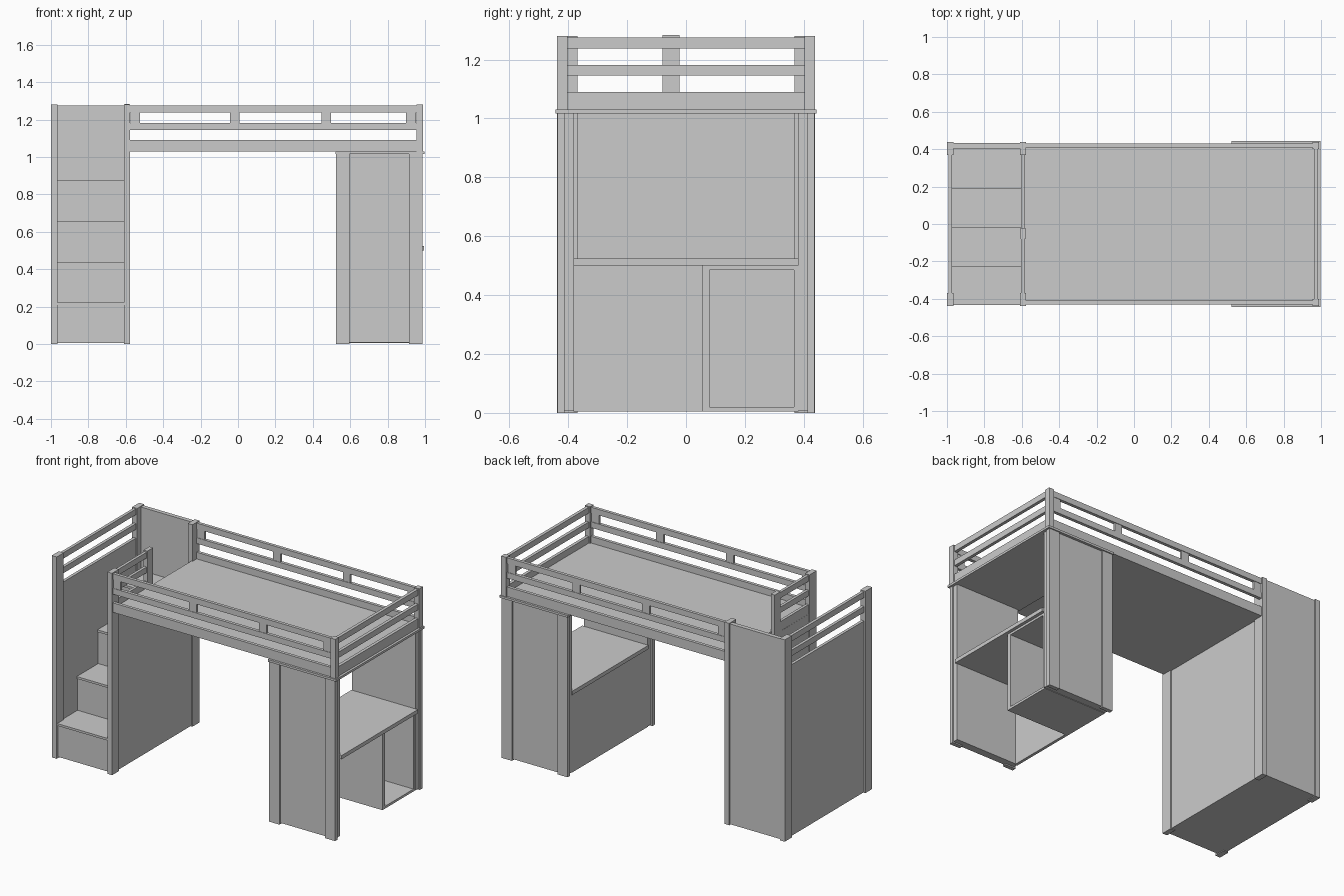
import bpy, bmesh
from mathutils import Vector


def box(name, x, y, z):
    """Axis-aligned board given by its (min, max) on each axis."""
    bm = bmesh.new()
    bmesh.ops.create_cube(bm, size=1)
    for v in bm.verts:
        v.co = Vector([r[0] if c < 0 else r[1] for r, c in zip((x, y, z), v.co)])
    me = bpy.data.meshes.new(name)
    bm.to_mesh(me)
    bm.free()
    ob = bpy.data.objects.new(name, me)
    bpy.context.collection.objects.link(ob)
    return ob


def both(name, x, y, z):
    """Board on the front side plus its mirrored copy at the back."""
    box("front_" + name, x, y, z)
    box("back_" + name, x, (-y[1], -y[0]), z)


RAILS = {"bottom": (1.03, 1.09), "middle": (1.145, 1.182), "top": (1.238, 1.275)}

# Stair tower: four full-height posts
both("stair_outer_post", (-1.0, -0.965), (-0.438, -0.368), (0, 1.28))
both("stair_inner_post", (-0.61, -0.577), (-0.438, -0.368), (0, 1.28))

# Stair tower: side panels, back panel and floor
box("stair_outer_panel", (-0.992, -0.973), (-0.37, 0.37), (0.005, 1.03))
box("stair_inner_panel", (-0.604, -0.584), (-0.37, 0.37), (0.005, 1.03))
box("stair_back_panel", (-0.968, -0.607), (0.405, 0.432), (0.005, 1.275))
box("stair_floor", (-0.975, -0.6), (-0.42, 0.41), (0.005, 0.02))

# Steps: a riser and a tread with a small nosing for each
front, depth, rise = -0.425, 0.207, 0.217
for i in range(4):
    y0, top = front + i * depth, 0.222 + i * rise
    box(f"riser_{i + 1}", (-0.974, -0.603), (y0, y0 + 0.015),
        (0.01 if i == 0 else top - rise, top - 0.014))
    box(f"tread_{i + 1}", (-0.974, -0.603),
        (y0 - 0.008, min(y0 + depth + 0.012, 0.41)), (top - 0.014, top))

# Short guard post beside the stair exit
box("guard_post", (-0.607, -0.58), (-0.08, -0.022), (1.03, 1.283))

# Bed deck and the corner posts at the desk end
box("bed_deck", (-0.585, 0.975), (-0.415, 0.415), (1.03, 1.048))
both("bed_end_post", (0.955, 0.99), (-0.438, -0.402), (1.025, 1.28))

# Rails around the bed, the stair side and the guard
for name, z in RAILS.items():
    both(name + "_long_rail", (-0.58, 0.957), (-0.43, -0.41), z)
    box(name + "_end_rail", (0.963, 0.983), (-0.404, 0.404), z)
    box(name + "_stair_rail", (-0.992, -0.973), (-0.37, 0.37), z)
    box(name + "_guard_rail", (-0.603, -0.585), (-0.37, -0.078), z)

# Spacer blocks between middle and top rails
for i, x in enumerate((-0.55, -0.018, 0.472, 0.925)):
    both(f"rail_spacer_{i + 1}", (x - 0.026, x + 0.026), (-0.427, -0.413), (1.18, 1.24))

# Desk unit: cap board, framed end panels
box("desk_cap_board", (0.52, 0.998), (-0.444, 0.444), (1.016, 1.03))
both("desk_inner_stile", (0.525, 0.597), (-0.437, -0.412), (0, 1.017))
both("desk_outer_stile", (0.915, 0.987), (-0.437, -0.412), (0, 1.017))
both("desk_end_panel", (0.535, 0.98), (-0.428, -0.38), (0.008, 1.017))

# Desk top and rear modesty panel
box("desk_top", (0.53, 0.995), (-0.382, 0.382), (0.5, 0.524))
box("modesty_panel", (0.535, 0.553), (-0.382, 0.382), (0.005, 0.502))

# Open cabinet under the desk
box("cabinet_divider", (0.55, 0.975), (0.055, 0.08), (0.005, 0.5))
box("cabinet_side", (0.55, 0.975), (0.366, 0.382), (0.005, 0.5))
box("cabinet_floor", (0.55, 0.975), (0.075, 0.37), (0.005, 0.02))
box("cabinet_ceiling", (0.55, 0.975), (0.075, 0.37), (0.486, 0.502))
